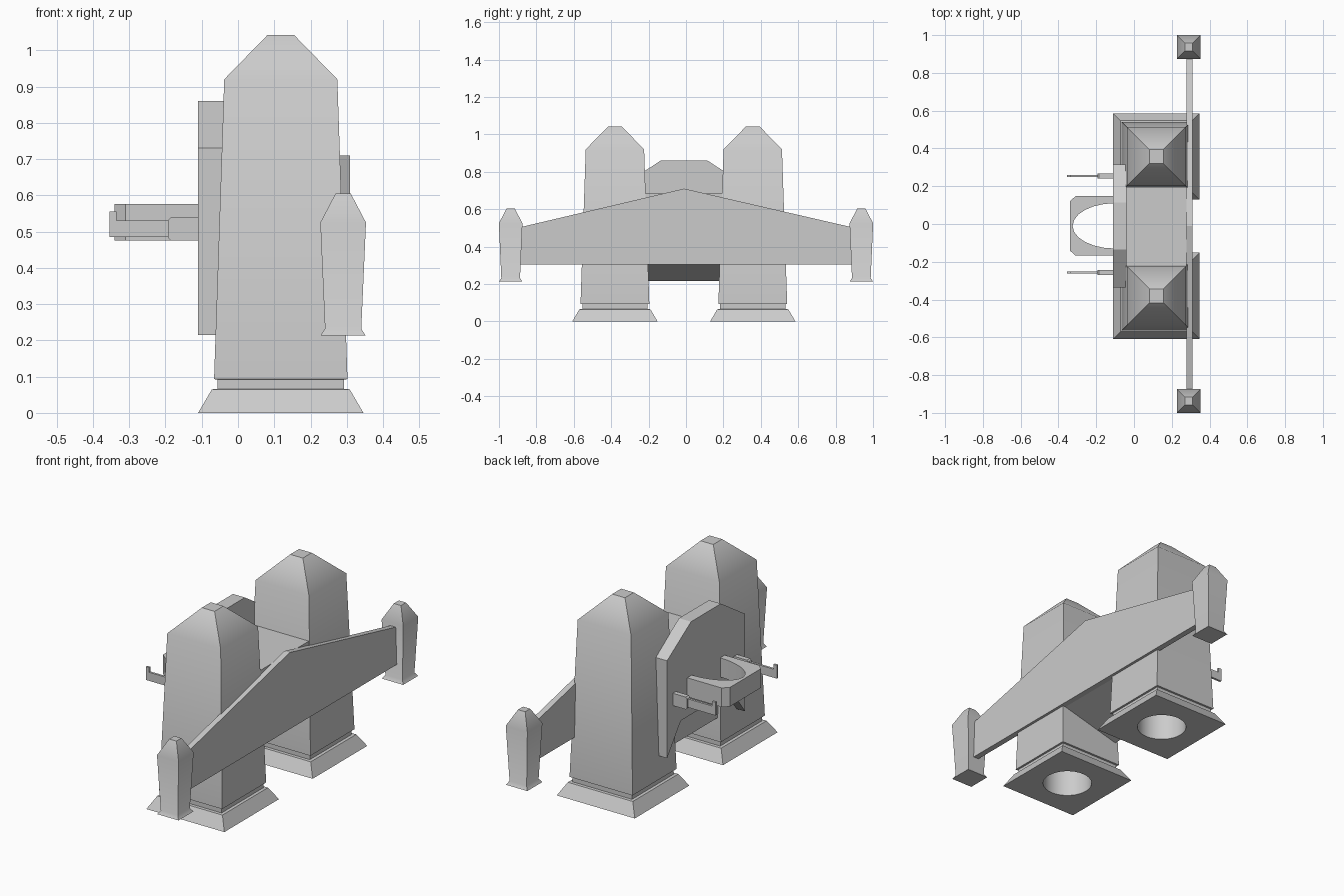
import bpy, bmesh, math

if "Cube" in bpy.data.objects:
    bpy.data.objects.remove(bpy.data.objects["Cube"])

CY = -0.01  # mirror plane of the body


def finish(name, bm):
    bmesh.ops.recalc_face_normals(bm, faces=bm.faces)
    me = bpy.data.meshes.new(name)
    bm.to_mesh(me)
    bm.free()
    ob = bpy.data.objects.new(name, me)
    bpy.context.collection.objects.link(ob)
    return ob


def activate(ob):
    bpy.ops.object.select_all(action='DESELECT')
    ob.select_set(True)
    bpy.context.view_layer.objects.active = ob


def square_loft(name, cx, cy, rings):
    """Stack of squares given as (z, half width)."""
    bm = bmesh.new()
    loops = [[bm.verts.new((cx + sx * h, cy + sy * h, z))
              for sx, sy in ((-1, -1), (1, -1), (1, 1), (-1, 1))] for z, h in rings]
    for a, b in zip(loops, loops[1:]):
        for i in range(4):
            j = (i + 1) % 4
            bm.faces.new((a[i], a[j], b[j], b[i]))
    bm.faces.new(loops[0][::-1])
    bm.faces.new(loops[-1])
    return finish(name, bm)


def prism(name, pts, axis, lo, hi):
    """Extrude a 2D outline along an axis: x uses (y,z), y uses (x,z), z uses (x,y)."""
    def put(p, d):
        return {'x': (d, p[0], p[1]), 'y': (p[0], d, p[1]), 'z': (p[0], p[1], d)}[axis]
    bm = bmesh.new()
    a = [bm.verts.new(put(p, lo)) for p in pts]
    b = [bm.verts.new(put(p, hi)) for p in pts]
    n = len(pts)
    for i in range(n):
        j = (i + 1) % n
        bm.faces.new((a[i], a[j], b[j], b[i]))
    bm.faces.new(a[::-1])
    bm.faces.new(b)
    return finish(name, bm)


# Main towers with a flared foot and a round nozzle opening underneath
tower_rings = [(0, 0.228), (0.065, 0.19), (0.066, 0.174), (0.092, 0.174),
               (0.093, 0.184), (0.92, 0.156), (1.042, 0.037)]
for side, y in (("left", -0.38), ("right", 0.357)):
    tower = square_loft("tower_" + side, 0.118, y, tower_rings)
    bpy.ops.mesh.primitive_cylinder_add(vertices=32, radius=0.122, depth=0.4,
                                        location=(0.118, y, 0))
    cutter = bpy.context.object
    cutter.hide_render = True
    mod = tower.modifiers.new("nozzle", 'BOOLEAN')
    mod.operation, mod.solver, mod.object = 'DIFFERENCE', 'EXACT', cutter
    activate(tower)
    bpy.ops.object.modifier_apply(modifier=mod.name)
    bpy.data.objects.remove(cutter)
    activate(tower)
    bpy.ops.object.shade_smooth_by_angle(angle=math.radians(44))

# Wing tip pods
pod_rings = [(0.213, 0.0625), (0.232, 0.05), (0.525, 0.063), (0.605, 0.021)]
for side, y in (("left", -0.9375), ("right", 0.9375)):
    pod = square_loft("wing_pod_" + side, 0.29, y, pod_rings)
    activate(pod)
    bpy.ops.object.shade_smooth_by_angle(angle=math.radians(40))

# Wing
prism("wing", [(-0.89, 0.305), (0.89, 0.305), (0.89, 0.503), (CY, 0.71), (-0.89, 0.503)],
      'x', 0.278, 0.309)

# Central body between the towers, underside rising to the wing
prism("central_body", [(-0.045, 0.215), (0.279, 0.305), (0.279, 0.685), (-0.045, 0.685)],
      'y', -0.25, 0.23)

# Front plate with clipped top corners and a notched lower edge
half = [(0.125, 0.86), (0.325, 0.73), (0.325, 0.215), (0.21, 0.37)]
prism("front_plate", [(CY + y, z) for y, z in half] + [(CY - y, z) for y, z in half[::-1]],
      'x', -0.11, -0.04)

# Docking clamp: chamfered block with a half-ellipse opening
clamp = [(-0.1, CY + 0.157), (-0.31, CY + 0.157), (-0.34, CY + 0.13),
         (-0.34, CY - 0.13), (-0.31, CY - 0.157), (-0.1, CY - 0.157)]
for i in range(13):
    t = math.pi * (i / 12 - 0.5)
    clamp.append((-0.1 - 0.225 * math.cos(t), CY + 0.12 * math.sin(t)))
prism("docking_clamp", clamp, 'z', 0.475, 0.576)

# Side arms: thick socket and thin hooked rod
rod = [(-0.18, 0.485), (-0.355, 0.485), (-0.355, 0.555), (-0.335, 0.555),
       (-0.335, 0.53), (-0.18, 0.53)]
socket = [(-0.1, 0.475), (-0.185, 0.475), (-0.193, 0.483), (-0.193, 0.532),
          (-0.185, 0.54), (-0.1, 0.54)]
for side, y in (("left", -0.257), ("right", 0.254)):
    prism("arm_rod_" + side, rod, 'y', y - 0.006, y + 0.006)
    prism("arm_socket_" + side, socket, 'y', y - 0.013, y + 0.013)
